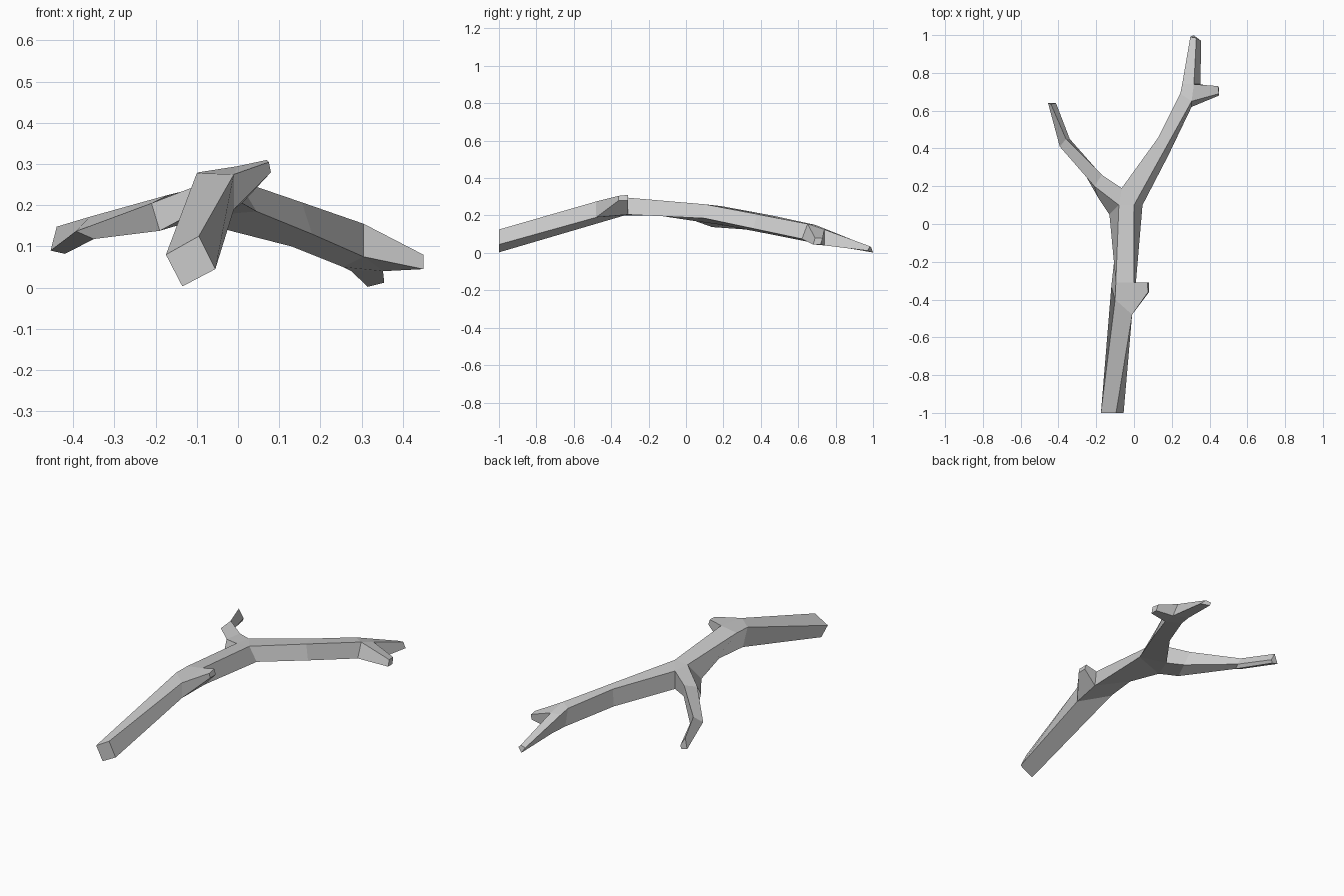
import bpy
import bmesh
from mathutils import Vector

default_cube = bpy.data.objects.get("Cube")
if default_cube:
    bpy.data.objects.remove(default_cube, do_unlink=True)

# One plain grey for the whole branch
bark = bpy.data.materials.new("grey_bark")
bark.use_nodes = True
grey = (0.6, 0.6, 0.6, 1)
bark.diffuse_color = grey
bark.node_tree.nodes["Principled BSDF"].inputs["Base Color"].default_value = grey


def limb(name, ridge, left, keel, right):
    """Loft a four-sided limb between its four long rails and cap both ends."""
    bm = bmesh.new()
    rings = [[bm.verts.new(Vector(point)) for point in section]
             for section in zip(ridge, left, keel, right)]
    for near, far in zip(rings, rings[1:]):
        for side in range(4):
            following = (side + 1) % 4
            bm.faces.new((near[side], near[following], far[following], far[side]))
    bm.faces.new(rings[0])
    bm.faces.new(list(reversed(rings[-1])))
    bmesh.ops.remove_doubles(bm, verts=bm.verts, dist=0.001)
    bmesh.ops.recalc_face_normals(bm, faces=bm.faces)
    mesh = bpy.data.meshes.new(name)
    bm.to_mesh(mesh)
    bm.free()
    mesh.materials.append(bark)
    branch = bpy.data.objects.new(name, mesh)
    bpy.context.collection.objects.link(branch)
    return branch


# Points shared where the limbs meet
crotch_top = (-.065, .19, .25)
crotch_bottom = (-.065, .19, .15)
fork_ridge = (0, .1, .26)
fork_left = (-.08, .1, .255)
fork_keel = (-.13, .05, .17)
fork_right = (.045, .1, .185)
knot_front_top = (-.01, -.48, .275)
knot_front_low = (-.01, -.48, .19)
knot_back_top = (0, -.31, .295)
knot_back_low = (.01, -.31, .205)
twig_front_top = (.305, .65, .155)
twig_front_low = (.305, .62, .075)
twig_back_top = (.317, .74, .125)
twig_back_low = (.352, .74, .04)

# Main stem, closing to a wedge in the crotch
limb("main_stem",
     ridge=[(-.095, -1, .125), knot_front_top, knot_back_top, fork_ridge, crotch_top],
     left=[(-.175, -1, .08), (-.1, -.4, .278), (-.096, -.31, .28), fork_left, crotch_top],
     keel=[(-.135, -1, .003), (-.12, -.33, .2), (-.1, -.15, .2), fork_keel, crotch_bottom],
     right=[(-.055, -1, .045), knot_front_low, knot_back_low, fork_right, crotch_bottom])

# Broken stub on the side of the stem
limb("stem_stub",
     ridge=[knot_front_top, (.075, -.36, .305)],
     left=[knot_back_top, (.07, -.31, .31)],
     keel=[knot_back_low, (.08, -.31, .28)],
     right=[knot_front_low, (.08, -.36, .28)])

# Long branch
limb("left_branch",
     ridge=[fork_ridge, (.155, .38, .207), twig_front_top, twig_back_top, (.33, .985, .035)],
     left=[crotch_top, (.13, .46, .2), (.245, .69, .15), (.255, .74, .13), (.298, .99, .03)],
     keel=[crotch_bottom, (.13, .45, .1), (.255, .7, .05), (.275, .78, .04), (.315, 1, .002)],
     right=[fork_right, (.18, .36, .13), twig_front_low, twig_back_low, (.355, .97, .012)])

# Short twig near the tip of the long branch
limb("left_twig",
     ridge=[twig_front_top, (.45, .69, .08)],
     left=[twig_back_top, (.445, .73, .078)],
     keel=[twig_back_low, (.45, .72, .045)],
     right=[twig_front_low, (.45, .68, .045)])

# Thin curved branch on the other side
limb("right_branch",
     ridge=[crotch_top, (-.17, .26, .225), (-.36, .45, .172), (-.44, .635, .148)],
     left=[fork_left, (-.21, .2, .205), (-.393, .41, .137), (-.455, .64, .09)],
     keel=[fork_keel, (-.19, .14, .138), (-.35, .42, .118), (-.42, .64, .082)],
     right=[crotch_bottom, (-.15, .235, .15), (-.34, .45, .13), (-.413, .64, .1)])
